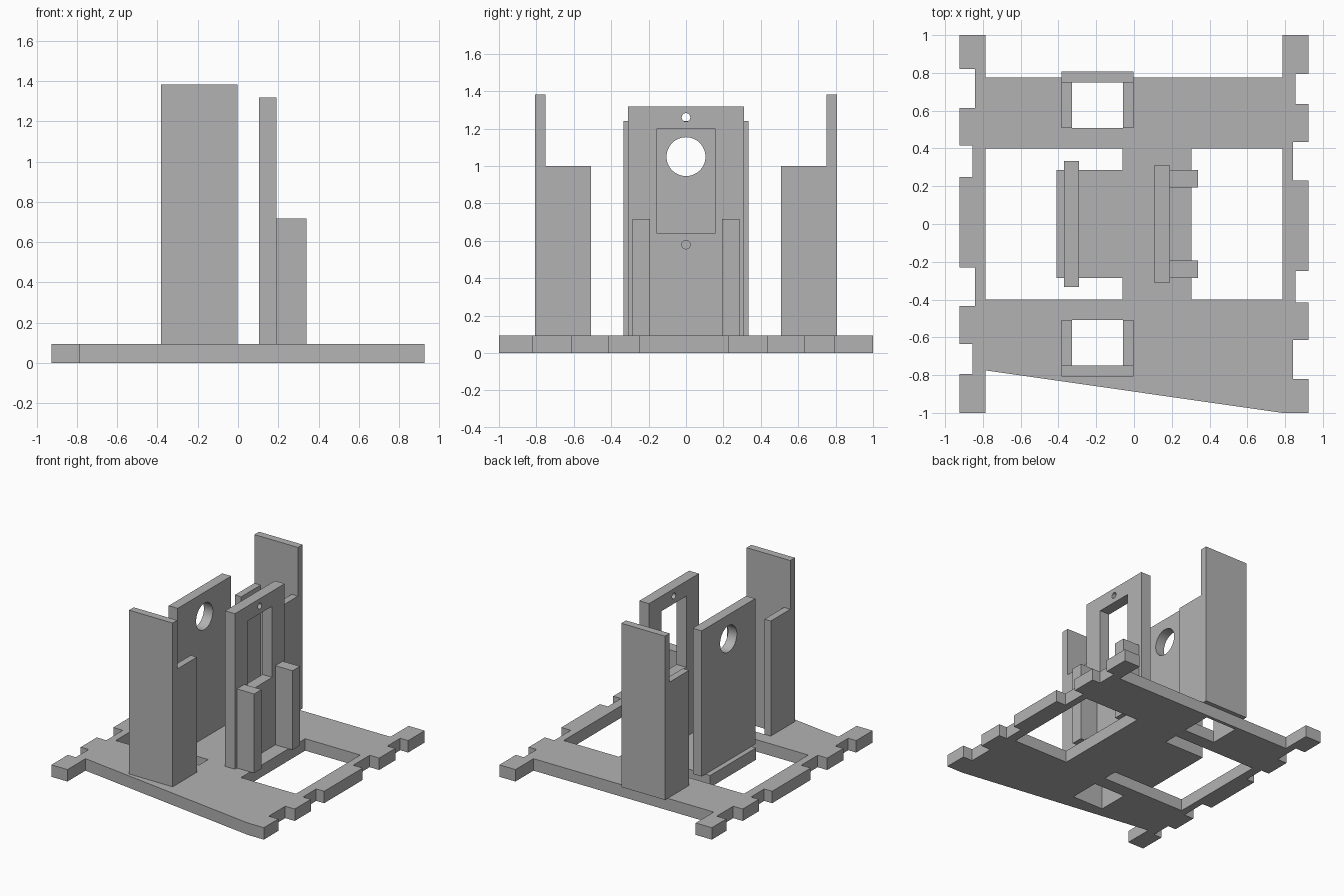
import bpy, bmesh, math
from mathutils import Matrix

if "Cube" in bpy.data.objects:
    bpy.data.objects.remove(bpy.data.objects["Cube"])

grey = bpy.data.materials.new("plain grey")
grey.diffuse_color = (0.45, 0.45, 0.45, 1)
grey.use_nodes = True
grey.node_tree.nodes["Principled BSDF"].inputs["Base Color"].default_value = grey.diffuse_color

FLOOR = 0.094  # top of the base
ACROSS_X = Matrix(((0, 0, 1, 0), (1, 0, 0, 0), (0, 1, 0, 0), (0, 0, 0, 1)))


def rect(u0, u1, v0, v1):
    return [(u0, v0), (u1, v0), (u1, v1), (u0, v1)]


def circle(u, v, r, n=48):
    return [(u + r * math.cos(i * math.tau / n), v + r * math.sin(i * math.tau / n))
            for i in range(n)]


def slab(name, loops, lo, hi, matrix=Matrix()):
    """Extrude an outline with holes from lo to hi along the local normal."""
    curve = bpy.data.curves.new(name, 'CURVE')
    curve.dimensions = '2D'
    curve.fill_mode = 'BOTH'
    curve.extrude = (hi - lo) / 2
    for pts in loops:
        spline = curve.splines.new('POLY')
        spline.points.add(len(pts) - 1)
        for p, (u, v) in zip(spline.points, pts):
            p.co = (u, v, 0, 1)
        spline.use_cyclic_u = True
    temp = bpy.data.objects.new(name, curve)
    bpy.context.collection.objects.link(temp)
    dg = bpy.context.evaluated_depsgraph_get()
    mesh = bpy.data.meshes.new_from_object(temp.evaluated_get(dg))
    bpy.data.objects.remove(temp)

    bm = bmesh.new()
    bm.from_mesh(mesh)
    bmesh.ops.remove_doubles(bm, verts=bm.verts, dist=1e-5)
    bm.transform(matrix @ Matrix.Translation((0, 0, (lo + hi) / 2)))
    bmesh.ops.recalc_face_normals(bm, faces=bm.faces)
    bm.to_mesh(mesh)
    bm.free()
    mesh.materials.clear()
    mesh.materials.append(grey)
    obj = bpy.data.objects.new(name, mesh)
    bpy.context.collection.objects.link(obj)
    bpy.ops.object.select_all(action='DESELECT')
    obj.select_set(True)
    bpy.context.view_layer.objects.active = obj
    bpy.ops.object.shade_smooth_by_angle(angle=math.radians(30))
    return obj


# Base frame: notched left edge, turned half a circle for the right edge
OUT, IN = -0.925, -0.785
ys = [1, 0.82, 0.615, 0.415, 0.25, -0.23, -0.435, -0.635, -0.795, -1]
xs = [OUT, -0.842, OUT, -0.856, OUT, -0.842, OUT, -0.856, OUT]
edge = [(IN, 1)]
for x, y0, y1 in zip(xs, ys, ys[1:]):
    edge += [(x, y0), (x, y1)]
edge += [(IN, -1), (IN, -0.775), (-IN, -0.775)]
outline = edge[:-1] + [(-x, -y) for x, y in edge[:-1]]
outline.append((IN, 0.775))
left_opening = [(IN, 0.4), (-0.06, 0.4), (-0.06, 0.285), (-0.41, 0.285),
                (-0.41, -0.285), (-0.06, -0.285), (-0.06, -0.4), (IN, -0.4)]
right_opening = rect(0.305, -IN, -0.4, 0.4)
wells = [rect(-0.328, -0.057, s * 0.507, s * 0.75) for s in (-1, 1)]
slab("base_frame", [outline, left_opening, right_opening] + wells, 0, FLOOR)

# Channel towers: stepped side profile, hollowed by a slot
for s, side in ((-1, "front"), (1, "back")):
    step = [(s * y, z) for y, z in ((0.507, FLOOR), (0.808, FLOOR), (0.808, 1.383),
                                    (0.75, 1.383), (0.75, 1.0), (0.507, 1.0))]
    tower = slab(side + "_tower", [step], -0.383, -0.003, ACROSS_X)
    cutter = slab("slot_cutter", [rect(-0.328, -0.057, s * 0.4, s * 0.75)], 0, 1.5)
    cutter.hide_render = True
    cut = tower.modifiers.new("slot", 'BOOLEAN')
    cut.object = cutter
    cut.operation = 'DIFFERENCE'
    cut.solver = 'EXACT'
    bpy.context.view_layer.objects.active = tower
    bpy.ops.object.modifier_apply(modifier="slot")
    bpy.data.objects.remove(cutter)

# Plate with one round hole
slab("round_hole_plate", [rect(-0.333, 0.333, FLOOR, 1.24), circle(0, 1.05, 0.104)],
     -0.37, -0.292, ACROSS_X)

# Plate with a window and two pin holes
slab("window_plate", [rect(-0.31, 0.31, FLOOR, 1.318), rect(-0.154, 0.154, 0.64, 1.2),
                      circle(0, 1.26, 0.023, 24), circle(0, 0.58, 0.023, 24)],
     0.105, 0.19, ACROSS_X)

# Support posts beside the window plate
for s, side in ((-1, "front"), (1, "back")):
    slab(side + "_post", [rect(0.19, 0.34, s * 0.193, s * 0.285)], FLOOR, 0.717)
